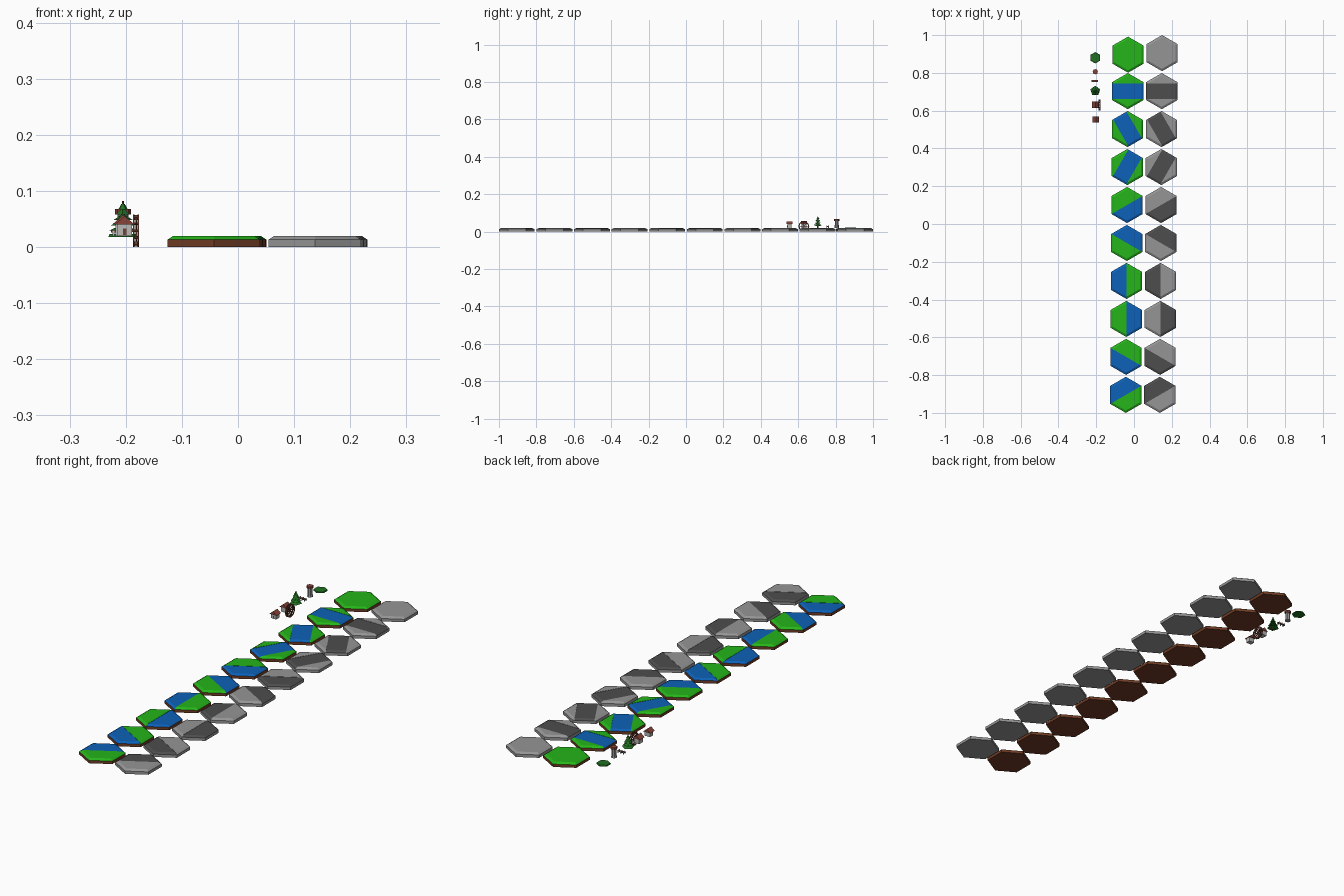
import bpy, bmesh, math
from mathutils import Vector, Matrix

if "Cube" in bpy.data.objects:
    bpy.data.objects.remove(bpy.data.objects["Cube"])


def mat(name, c):
    m = bpy.data.materials.new(name)
    m.diffuse_color = (*c, 1)
    m.use_nodes = True
    m.node_tree.nodes["Principled BSDF"].inputs["Base Color"].default_value = m.diffuse_color
    return m


GRASS = mat("grass", (0.018, 0.46, 0.01))
WATER = mat("water", (0.004, 0.12, 0.48))
EARTH = mat("earth", (0.16, 0.045, 0.018))
STONE = mat("stone", (0.30, 0.30, 0.30))
DARK = mat("dark_stone", (0.075, 0.075, 0.075))
WALL = mat("wall", (0.50, 0.49, 0.47))
ROOF = mat("roof", (0.25, 0.055, 0.04))
WOOD = mat("wood", (0.17, 0.055, 0.035))
LEAF = mat("leaf", (0.015, 0.16, 0.015))


def finish(bm, name, material, loc=(0, 0, 0)):
    bmesh.ops.recalc_face_normals(bm, faces=bm.faces)
    me = bpy.data.meshes.new(name)
    bm.to_mesh(me)
    bm.free()
    me.materials.append(material)
    ob = bpy.data.objects.new(name, me)
    ob.location = loc
    bpy.context.collection.objects.link(ob)
    return ob


def frustum_bm(n, r1, r2, z0, z1, turn=0.0):
    bm = bmesh.new()
    m = Matrix.Translation((0, 0, (z0 + z1) / 2)) @ Matrix.Rotation(turn, 4, 'Z')
    bmesh.ops.create_cone(bm, cap_ends=True, segments=n, radius1=r1, radius2=r2,
                          depth=z1 - z0, matrix=m)
    return bm


def frustum(name, material, loc, n, r1, r2, z0, z1, turn=0.0):
    return finish(frustum_bm(n, r1, r2, z0, z1, turn), name, material, loc)


def box(name, material, loc, size):
    bm = bmesh.new()
    bmesh.ops.create_cube(bm, size=1, matrix=Matrix.Diagonal((*size, 1)))
    return finish(bm, name, material, loc)


def gable(name, material, loc, w, d, h):
    # triangular prism with its ridge along y
    bm = bmesh.new()
    f = bm.faces.new([bm.verts.new((x, -d / 2, z)) for x, z in ((-w / 2, 0), (w / 2, 0), (0, h))])
    ext = bmesh.ops.extrude_face_region(bm, geom=[f])
    bmesh.ops.translate(bm, vec=(0, d, 0),
                        verts=[v for v in ext['geom'] if isinstance(v, bmesh.types.BMVert)])
    if len(bm.faces) < 5:
        bm.faces.new([v for v in bm.verts if v.co.y < 0])
    return finish(bm, name, material, loc)


# ---- hexagonal tiles: base slab plus chamfered cap cut into pieces ----
R, R_TOP, Z_BASE, Z_TOP = 0.0955, 0.083, 0.013, 0.020
BAND = R_TOP / 2


def cap(name, material, loc, cuts, top=Z_TOP):
    # cuts: list of (normal, distance); keeps the side where dot <= distance
    bm = frustum_bm(6, R, R_TOP, Z_BASE, top, 0)
    for n, d in cuts:
        res = bmesh.ops.bisect_plane(bm, geom=bm.verts[:] + bm.edges[:] + bm.faces[:],
                                     plane_co=n * d, plane_no=n, clear_outer=True, dist=1e-6)
        edges = [e for e in bm.edges if e.is_boundary]
        bmesh.ops.holes_fill(bm, edges=edges, sides=0)
    return finish(bm, name, material, loc)


def tile(kind, loc, pattern, base_m, land_m, path_m):
    frustum(kind + "_base", base_m, loc, 6, R, R, 0, Z_BASE)
    if pattern is None:
        cap(kind + "_top", land_m, loc, [])
        return
    shape, ang = pattern
    n = Vector((math.cos(math.radians(ang)), math.sin(math.radians(ang)), 0))
    if shape == "band":
        cap(kind + "_channel", path_m, loc, [(n, BAND), (-n, BAND)], 0.019)
        cap(kind + "_bank", land_m, loc, [(-n, -BAND)])
        cap(kind + "_bank", land_m, loc, [(n, -BAND)])
    else:
        cap(kind + "_channel", path_m, loc, [(-n, 0)], 0.019)
        cap(kind + "_bank", land_m, loc, [(n, 0)])


# angle = direction across the channel / towards the channel half
PATTERNS = [None, ("band", 90), ("band", 30), ("band", 150), ("half", -60),
            ("half", 60), ("half", 180), ("half", 0), ("half", -120), ("half", 120)]
for i, p in enumerate(PATTERNS):
    y = 0.9045 - 0.201 * i
    dx = -0.0013 * i
    tile("land_tile", (-0.0315 + dx, y - (0.008 if i == 0 else 0), 0), p, EARTH, GRASS, WATER)
    tile("stone_tile", (0.1485 + dx, y, 0), p, STONE, STONE, DARK)

# ---- small props standing in a row on the left ----
PX, G = -0.205, 0.020

# thin bush patch
frustum("bush_patch", LEAF, (PX, 0.88, 0), 6, 0.030, 0.028, 0.018, 0.023)

# round watch tower
frustum("tower_foot", STONE, (PX, 0.806, 0), 8, 0.013, 0.011, G, 0.027)
frustum("tower_body", STONE, (PX, 0.806, 0), 8, 0.011, 0.010, 0.027, 0.058)
frustum("tower_crown", ROOF, (PX, 0.806, 0), 8, 0.014, 0.014, 0.058, 0.068)

# little dock with posts
box("dock_deck", WOOD, (PX - 0.003, 0.757, 0.0275), (0.036, 0.010, 0.003))
for sx in (-1, 0, 1):
    for sy in (-1, 1):
        box("dock_post", WALL, (PX - 0.003 + sx * 0.014, 0.757 + sy * 0.005, 0.026),
            (0.003, 0.003, 0.012))

# conifer: trunk and twisted tiers
frustum("tree_trunk", WOOD, (PX, 0.705, 0), 6, 0.004, 0.002, G, 0.082)
for k in range(5):
    z = 0.029 + k * 0.0095
    frustum("tree_tier", LEAF, (PX, 0.705, 0), 5, 0.027 - k * 0.0045, 0.003,
            z, z + 0.010, k * 0.6)

# watermill: house and wheel
box("mill_walls", WALL, (PX, 0.631, 0.031), (0.026, 0.028, 0.022))
gable("mill_roof", ROOF, (PX, 0.631, 0.041), 0.036, 0.034, 0.016)
WX, WY, WZ = -0.1815, 0.630, 0.029
for s in (-1, 1):
    # wheel rim rings
    bm = bmesh.new()
    N = 12
    rings = []
    for r, x in ((0.029, -0.0012), (0.029, 0.0012), (0.023, 0.0012), (0.023, -0.0012)):
        rings.append([bm.verts.new((x, r * math.cos(math.tau * k / N), r * math.sin(math.tau * k / N)))
                      for k in range(N)])
    for a in range(4):
        for k in range(N):
            A, B = rings[a], rings[(a + 1) % 4]
            bm.faces.new((A[k], A[(k + 1) % N], B[(k + 1) % N], B[k]))
    finish(bm, "wheel_rim", WOOD, (WX + s * 0.004, WY, WZ))
for k in range(4):
    spoke = box("wheel_spoke", WOOD, (WX, WY, WZ), (0.003, 0.003, 0.050))
    spoke.rotation_euler.x = k * math.pi / 4
for k in range(12):
    a = math.tau * k / 12
    paddle = box("wheel_paddle", WOOD, (WX, WY + 0.0255 * math.cos(a), WZ + 0.0255 * math.sin(a)),
                 (0.008, 0.005, 0.002))
    paddle.rotation_euler.x = a
box("wheel_axle", WOOD, (WX - 0.006, WY, WZ), (0.018, 0.004, 0.004))

# cottage
box("cottage_walls", WALL, (-0.202, 0.553, 0.031), (0.026, 0.022, 0.022))
gable("cottage_roof", ROOF, (-0.202, 0.553, 0.040), 0.036, 0.032, 0.015)
box("cottage_door", WOOD, (-0.202, 0.5418, 0.027), (0.006, 0.001, 0.012))
